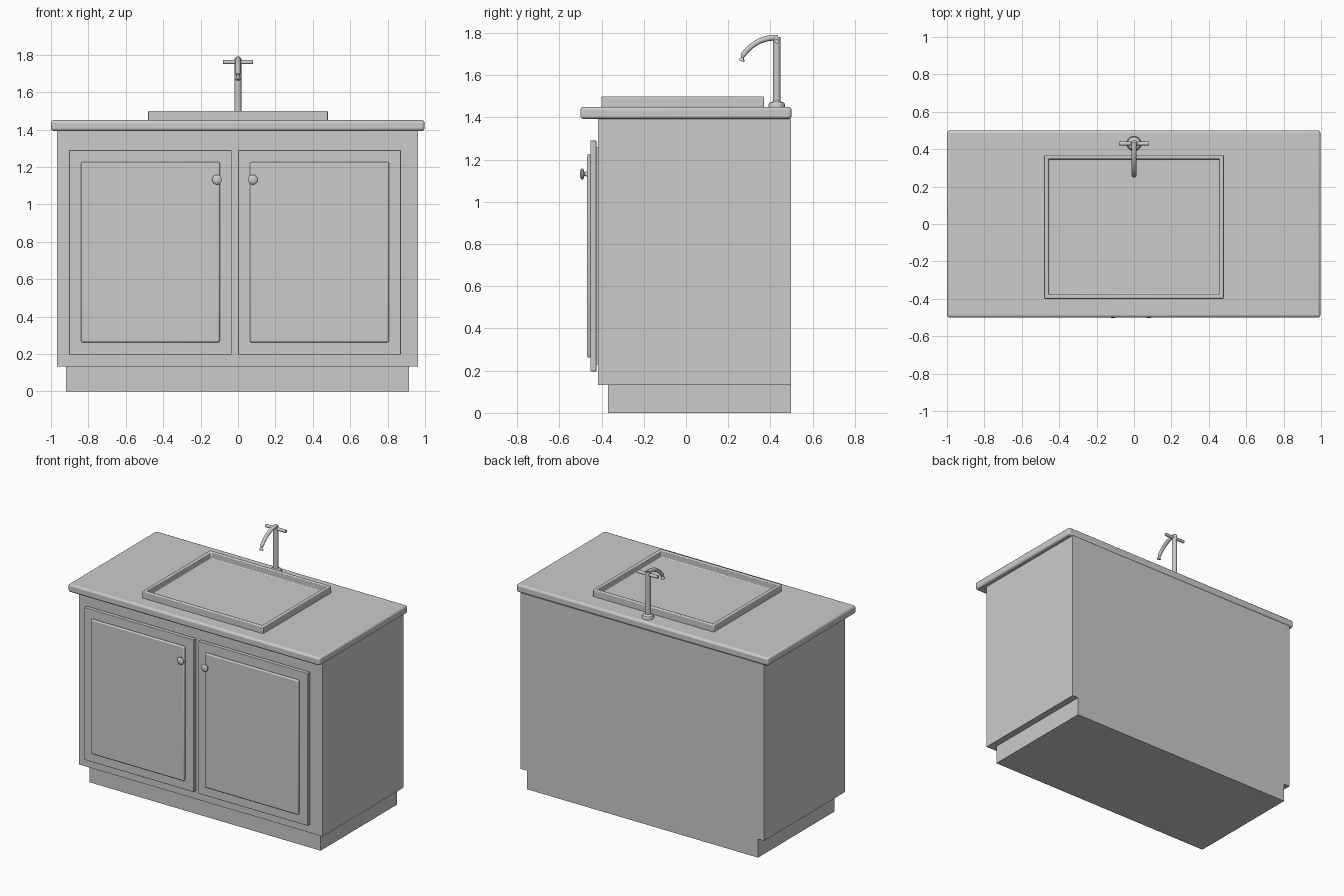
import bpy, bmesh, math
from mathutils import Vector, Matrix

if "Cube" in bpy.data.objects:
    bpy.data.objects.remove(bpy.data.objects["Cube"])


def finish(name, bm, bevel=0, segments=3, smooth=False):
    bmesh.ops.recalc_face_normals(bm, faces=bm.faces)
    me = bpy.data.meshes.new(name)
    bm.to_mesh(me)
    bm.free()
    ob = bpy.data.objects.new(name, me)
    bpy.context.collection.objects.link(ob)
    if bevel:
        m = ob.modifiers.new("soft_edges", 'BEVEL')
        m.width, m.segments = bevel, segments
    if smooth or bevel:
        bpy.ops.object.select_all(action='DESELECT')
        ob.select_set(True)
        bpy.context.view_layer.objects.active = ob
        bpy.ops.object.shade_smooth_by_angle(angle=math.radians(35))
    return ob


def box_mesh(x, y, z):
    bm = bmesh.new()
    size = [b - a for a, b in (x, y, z)]
    mid = [(a + b) / 2 for a, b in (x, y, z)]
    bmesh.ops.create_cube(bm, size=1, matrix=Matrix.Translation(mid) @ Matrix.Diagonal((*size, 1)))
    return bm


def box(name, x, y, z, bevel=0):
    return finish(name, box_mesh(x, y, z), bevel)


def sweep(name, points, radii, sides=20):
    """Round tube through points with a radius at each (also used as a lathe)."""
    bm = bmesh.new()
    pts = [Vector(p) for p in points]
    rings = []
    for i, (p, r) in enumerate(zip(pts, radii)):
        t = (pts[min(i + 1, len(pts) - 1)] - pts[max(i - 1, 0)]).normalized()
        u = t.orthogonal().normalized() if abs(t.x) > 0.9 else Vector((1, 0, 0))
        v = t.cross(u)
        rings.append([bm.verts.new(p + r * (math.cos(a) * u + math.sin(a) * v))
                      for a in (2 * math.pi * k / sides for k in range(sides))])
    for a, b in zip(rings, rings[1:]):
        for k in range(sides):
            j = (k + 1) % sides
            bm.faces.new((a[k], a[j], b[j], b[k]))
    bm.faces.new(rings[0])
    bm.faces.new(rings[-1])
    return finish(name, bm, smooth=True)


# Cabinet carcass and worktop
box("toe_kick", (-0.92, 0.915), (-0.37, 0.497), (0, 0.135))
box("cabinet_body", (-0.967, 0.963), (-0.418, 0.497), (0.133, 1.395))
box("countertop", (-1, 0.997), (-0.5, 0.5), (1.393, 1.45), 0.014)

# Doors with raised panels and knobs, mirrored about the gap between them
CENTRE = -0.0165
for side, s in (("left", -1), ("right", 1)):
    def span(a, b):
        return tuple(sorted((CENTRE + s * a, CENTRE + s * b)))
    box(side + "_door", span(0.017, 0.887), (-0.453, -0.425), (0.197, 1.29), 0.003)
    box(side + "_door_mount", span(0.05, 0.85), (-0.427, -0.415), (0.23, 1.26))
    box(side + "_door_panel", span(0.081, 0.823), (-0.469, -0.45), (0.262, 1.227), 0.009)
    profile = [(-0.467, 0.015), (-0.472, 0.011), (-0.481, 0.010), (-0.485, 0.020),
               (-0.489, 0.026), (-0.494, 0.026), (-0.499, 0.020), (-0.502, 0.009)]
    sweep(side + "_knob", [(CENTRE + s * 0.096, y, 1.132) for y, r in profile],
          [r for y, r in profile])

# Sink: raised rim around a recessed floor
bm = box_mesh((-0.48, 0.48), (-0.40, 0.37), (1.445, 1.5))
bm.normal_update()
top = max(bm.faces, key=lambda f: f.calc_center_median().z)
bmesh.ops.inset_region(bm, faces=[top], thickness=0.033)
inner = bmesh.ops.extrude_discrete_faces(bm, faces=[top])["faces"][0]
bmesh.ops.translate(bm, verts=inner.verts, vec=(0, 0, -0.047))
finish("sink_basin", bm, 0.006)

# Tap post with flared base
Y = 0.43
post = [(1.448, 0.039), (1.462, 0.039), (1.470, 0.034), (1.474, 0.022), (1.478, 0.018), (1.78, 0.018)]
sweep("tap_post", [(0, Y, z) for z, r in post], [r for z, r in post], 24)

# Crossbar handle
sweep("tap_handle", [(-0.08, Y, 1.76), (0.08, Y, 1.76)], [0.011] * 2)

# Curved spout ending in a flared nozzle
P = [Vector((0, y, z)) for y, z in ((0.435, 1.777), (0.365, 1.783), (0.305, 1.745), (0.268, 1.692))]
arc = []
for i in range(15):
    t = i / 14
    arc.append(P[0] * (1 - t)**3 + P[1] * 3 * t * (1 - t)**2 + P[2] * 3 * t * t * (1 - t) + P[3] * t**3)
sweep("tap_spout", arc, [0.014 - 0.002 * i / 14 for i in range(15)], 16)
sweep("tap_nozzle", [(0, 0.270, 1.694), (0, 0.267, 1.683), (0, 0.264, 1.672), (0, 0.262, 1.667)],
      [0.008, 0.007, 0.014, 0.014], 16)
